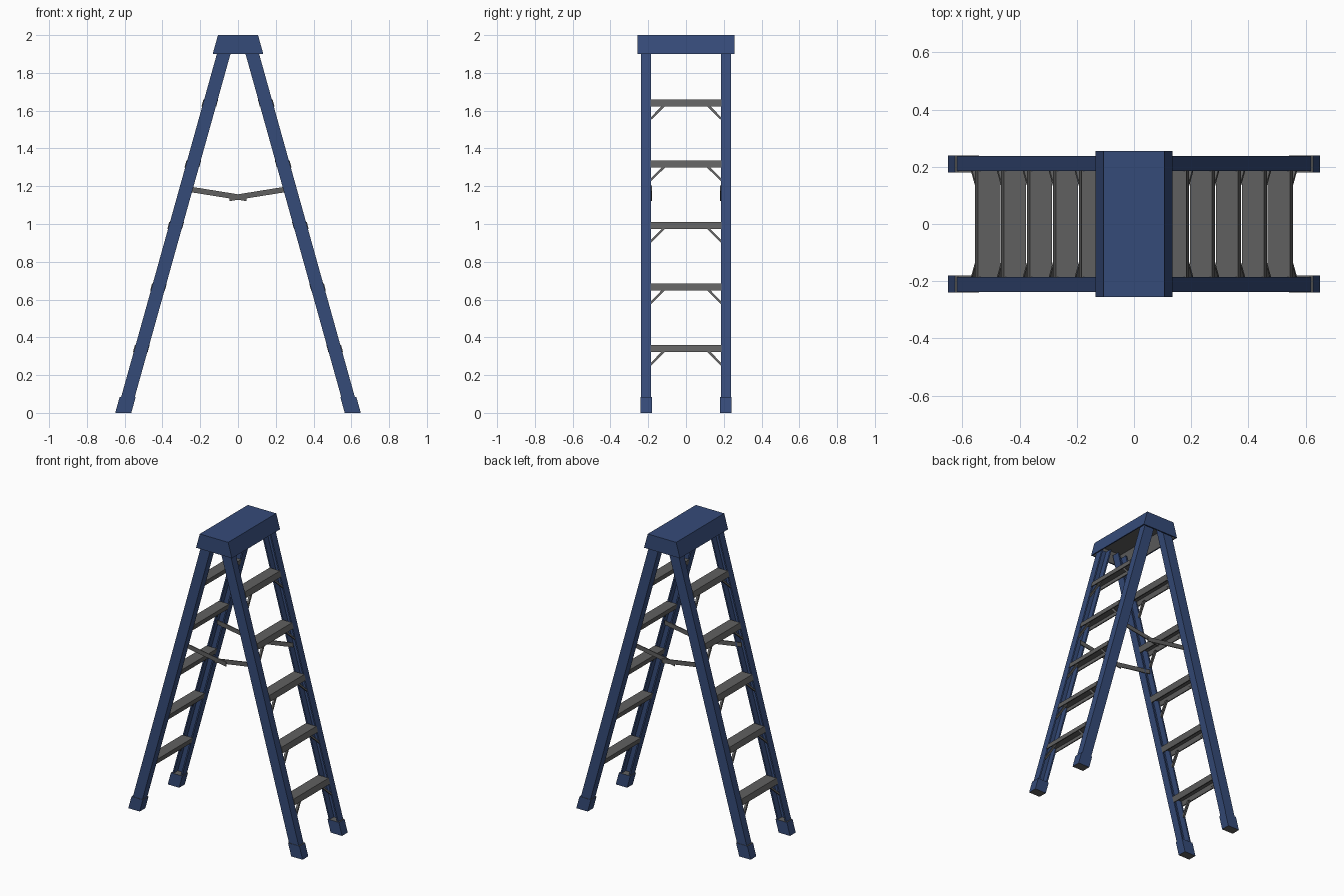
import bpy, bmesh
from mathutils import Vector

if "Cube" in bpy.data.objects:
    bpy.data.objects.remove(bpy.data.objects["Cube"])

SLOPE = 0.279  # inward lean of the rails per unit of height


def material(name, rgb):
    m = bpy.data.materials.new(name)
    m.diffuse_color = (*rgb, 1)
    m.use_nodes = True
    m.node_tree.nodes["Principled BSDF"].inputs["Base Color"].default_value = m.diffuse_color
    return m


BLUE = material("navy_blue", (0.036, 0.070, 0.190))
GREY = material("metal_grey", (0.118, 0.118, 0.118))


def lean(x, y, z):
    return Vector((x - SLOPE * z, y, z))


def finish(name, bm, mats, axes):
    bmesh.ops.recalc_face_normals(bm, faces=bm.faces)
    me = bpy.data.meshes.new(name)
    bm.to_mesh(me)
    bm.free()
    for m in mats:
        me.materials.append(m)
    ob = bpy.data.objects.new(name, me)
    bpy.context.collection.objects.link(ob)
    if axes:
        mod = ob.modifiers.new("mirror", "MIRROR")
        mod.use_axis = ("X" in axes, "Y" in axes, False)
        mod.use_clip = False
        mod.use_mirror_merge = False
    return ob


def loft(lower, upper):
    """Closed solid between two matching outlines."""
    bm = bmesh.new()
    a = [bm.verts.new(p) for p in lower]
    b = [bm.verts.new(p) for p in upper]
    bm.faces.new(a)
    bm.faces.new(b)
    n = len(a)
    for i in range(n):
        j = (i + 1) % n
        bm.faces.new((a[i], a[j], b[j], b[i]))
    bmesh.ops.recalc_face_normals(bm, faces=bm.faces)
    return bm


def rect(x, y, z):
    return [Vector((-x, -y, z)), Vector((x, -y, z)), Vector((x, y, z)), Vector((-x, y, z))]


# Rails: channels opening inward, leaning together
T = 0.01
section = [(0.57, 0.185), (0.57 + T, 0.185), (0.57 + T, 0.237 - T), (0.642 - T, 0.237 - T),
           (0.642 - T, 0.185), (0.642, 0.185), (0.642, 0.237), (0.57, 0.237)]
bm = loft([lean(x, y, 0.01) for x, y in section], [lean(x, y, 1.95) for x, y in section])
finish("rail", bm, [BLUE], "XY")

# Feet: blue sleeves with grey ends
foot = [(0.565, 0.18), (0.65, 0.18), (0.65, 0.24), (0.565, 0.24)]
bm = loft([lean(x, y, 0) for x, y in foot], [lean(x, y, 0.085) for x, y in foot])
for f in bm.faces:
    f.material_index = int(abs(f.normal.z) > 0.9)
finish("foot", bm, [BLUE, GREY], "XY")

# Top cap: tapered block with a recessed grey underside
bm = loft(rect(0.134, 0.256, 1.9), rect(0.106, 0.256, 2.0))
under = min(bm.faces, key=lambda f: f.calc_center_median().z)
bmesh.ops.inset_region(bm, faces=[under], thickness=0.012)
res = bmesh.ops.extrude_face_region(bm, geom=[under])
verts = [v for v in res["geom"] if isinstance(v, bmesh.types.BMVert)]
for v in verts:
    v.co += Vector((-0.028 if v.co.x > 0 else 0.028, 0, 0.085))
if under.is_valid:
    bm.faces.remove(under)
for f in bm.faces:
    c = f.calc_center_median()
    inner = all(abs(v.co.y) < 0.25 for v in f.verts)
    f.material_index = int(inner and c.z > 1.9)
finish("top_cap", bm, [BLUE, GREY], "")

# Steps with folded lips, and the diagonal braces below them
S = 0.007
for i in range(5):
    top = 0.36 + 0.325 * i
    low = top - 0.037
    prof = [(0.568, low), (0.568, top), (0.646, top), (0.646, low),
            (0.646 - S, low), (0.646 - S, top - S), (0.568 + S, top - S), (0.568 + S, low)]
    bm = loft([lean(x, -0.187, z) for x, z in prof], [lean(x, 0.187, z) for x, z in prof])
    finish(f"step_{i + 1}", bm, [GREY], "X")

    strap = [(0.107, low + 0.005), (0.125, low + 0.005), (0.19, low - 0.062), (0.19, low - 0.077)]
    bm = loft([lean(0.626, y, z) for y, z in strap], [lean(0.640, y, z) for y, z in strap])
    finish(f"step_brace_{i + 1}", bm, [GREY], "XY")

# Folding spreader bars, two overlapping straps on each side
for name, s, y0 in (("spreader_right", 1, 0.179), ("spreader_left", -1, 0.185)):
    ends = [(0.285, 1.174), (0.285, 1.203), (-0.045, 1.150), (-0.045, 1.121)]
    bm = loft([Vector((s * x, y0, z)) for x, z in ends],
              [Vector((s * x, y0 + 0.006, z)) for x, z in ends])
    finish(name, bm, [GREY], "Y")
